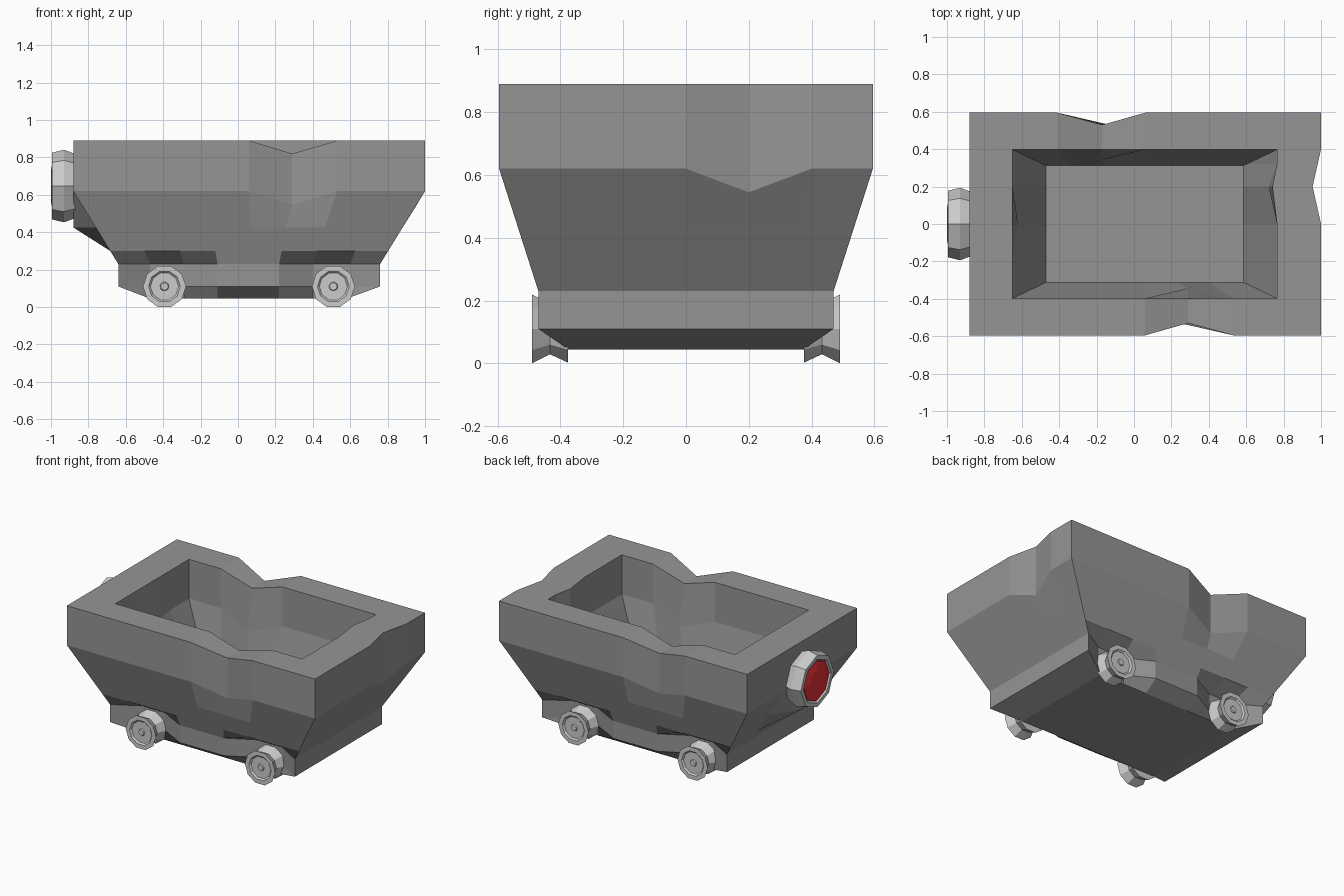
import bpy, bmesh, math
from mathutils import Vector

if "Cube" in bpy.data.objects:
    bpy.data.objects.remove(bpy.data.objects["Cube"])

# Column positions along the long sides (lower / upper / inner) and the ends
LOW = [-.64, -.47, -.29, -.11, .07, .22, .40, .60, .76]
UP = [-.88, -.63, -.41, -.17, .06, .29, .53, .75, 1.0]
BASE = [-.47, -.45, -.29, -.11, .07, .22, .40, .56, .58]
INNER = [-.65, -.52, -.41, -.17, .06, .29, .53, .65, .765]
FLOOR = [-.47, -.44, -.33, -.14, .05, .22, .40, .52, .585]
END_LOW, END_UP = [-.2, 0, .2, .34], [-.2, 0, .2, .4]
END_IN = [-.2, 0, .2, .32]


def lerp(a, b, t):
    return [p + (q - p) * t for p, q in zip(a, b)]


def ring(z, xs, w, ys):
    """One loop around the tub: front 0-8, right 9-12, back 13-21, left 22-25."""
    pts = [(x, -w, z) for x in xs] + [(xs[-1], y, z) for y in ys]
    pts += [(x, w, z) for x in reversed(xs)] + [(xs[0], y, z) for y in reversed(ys)]
    return [Vector(p) for p in pts]


def wall(z):
    t = (z - .23) / .39
    return ring(z, lerp(LOW, UP, t), .47 + .125 * t, lerp(END_LOW, END_UP, t))


def front(c):
    return c


def back(c):
    return 21 - c


rings = [ring(.045, BASE, .375, END_LOW), ring(.11, LOW, .47, END_LOW),
         wall(.23), wall(.30), wall(.425), wall(.62),
         ring(.89, UP, .595, END_UP), ring(.89, INNER, .398, END_IN),
         ring(.62, INNER, .398, END_IN), ring(.24, FLOOR, .312, END_IN)]

# Wheel wells cut into the skirt
for row in (1, 2):
    for c in (1, 2, 6, 7):
        rings[row][front(c)].y = -.375
        rings[row][back(c)].y = .375

# Dents in the rim on the front, back and right, and the bump behind the lamp
for i, s in ((front(5), 1), (back(3), -1)):
    for row in (5, 6):
        rings[row][i].y += .065 * s
    rings[8][i].y += .055 * s
    rings[5][i].z = rings[8][i].z = .545
    rings[6][i].z = rings[7][i].z = .82
for row, d in ((5, .045), (6, .045), (7, .025), (8, .045)):
    rings[row][11].x -= d
rings[5][11].z = .545
rings[4][24].x = -.88
rings[8][24].x += .03


def material(name, rgb):
    mat = bpy.data.materials.new(name)
    mat.diffuse_color = (*rgb, 1)
    mat.use_nodes = True
    mat.node_tree.nodes["Principled BSDF"].inputs["Base Color"].default_value = mat.diffuse_color
    return mat


def mesh_object(name, bm):
    bmesh.ops.recalc_face_normals(bm, faces=bm.faces)
    me = bpy.data.meshes.new(name)
    bm.to_mesh(me)
    bm.free()
    ob = bpy.data.objects.new(name, me)
    bpy.context.collection.objects.link(ob)
    return ob


def loft(name, loops):
    """Bridge equal closed loops and cap both ends."""
    bm = bmesh.new()
    vs = [[bm.verts.new(p) for p in loop] for loop in loops]
    n = len(vs[0])
    for a, b in zip(vs, vs[1:]):
        for i in range(n):
            j = (i + 1) % n
            bm.faces.new((a[i], a[j], b[j], b[i]))
    bm.faces.new(vs[0][::-1])
    bm.faces.new(vs[-1])
    return mesh_object(name, bm)


def lathe(name, profile, sides, axis, loc):
    """Turn (distance, radius) pairs around the x or y axis."""
    loops = []
    for d, r in profile:
        loop = []
        for k in range(sides):
            a = 2 * math.pi * k / sides
            u, v = r * math.cos(a), r * math.sin(a)
            loop.append(Vector(loc) + Vector((d, u, v) if axis == 'x' else (u, d, v)))
        loops.append(loop)
    return loft(name, loops)


# Tub
tub = loft("cart_tub", rings)
tub.data.materials.append(material("dark_iron", (.3, .3, .3)))

# Four grooved wheels with recessed faces and small hubs
WHEEL = [(0, .08), (0, .113), (.058, .085), (.115, .115), (.115, .085),
         (.105, .075), (.105, .024), (.112, .02)]
for x, end in ((-.393, "left"), (.51, "right")):
    for s, side in ((-1, "front"), (1, "back")):
        lathe(f"wheel_{side}_{end}", [(d * s, r) for d, r in WHEEL], 10, 'y',
              (x, .375 * s, .11))

# Octagonal lamp housing on the left end, with a red lens
lathe("lamp_housing", [(.02, .17), (0, .175), (-.05, .194), (-.115, .178),
                       (-.115, .15), (-.10, .14)], 8, 'x', (-.88, 0, .647))
lens = lathe("lamp_lens", [(-.09, .14), (-.108, .138), (-.12, .085)], 8, 'x', (-.88, 0, .647))
lens.data.materials.append(material("red_glass", (.8, .03, .04)))
